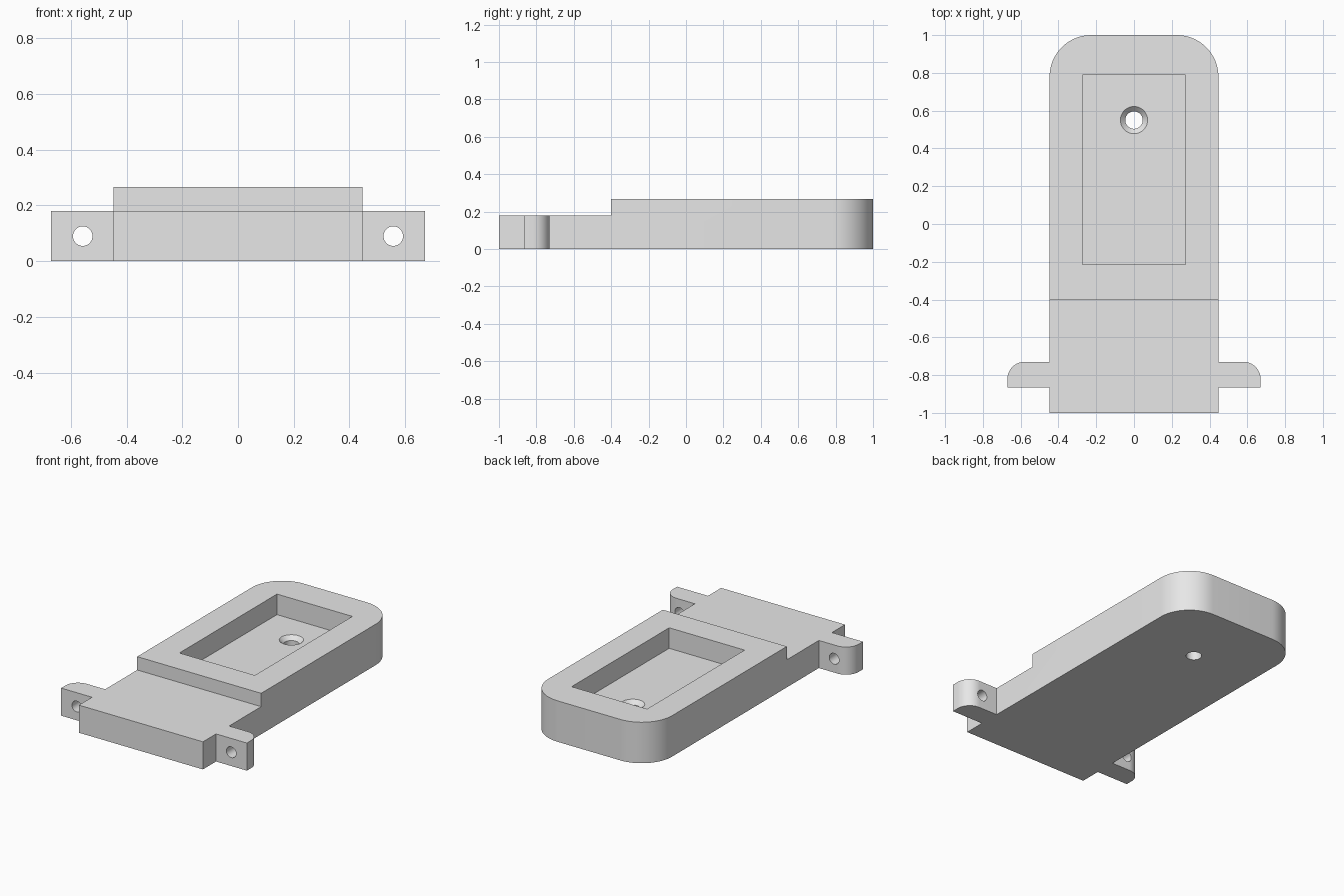
import bpy
import bmesh
from math import cos, sin, pi, radians
from mathutils import Matrix, Vector

cube = bpy.data.objects.get("Cube")
if cube:
    bpy.data.objects.remove(cube)

# Main dimensions
HALF_W, EAR_X = 0.447, 0.67
HEIGHT, LOW = 0.267, 0.18
FLOOR = 0.133
HOLE_Y = 0.55

grey = bpy.data.materials.new("plain grey")
grey.use_nodes = True
grey.diffuse_color = (0.8, 0.8, 0.8, 1)
grey.node_tree.nodes["Principled BSDF"].inputs["Base Color"].default_value = (0.8, 0.8, 0.8, 1)


def to_object(bm, name):
    bmesh.ops.recalc_face_normals(bm, faces=bm.faces)
    mesh = bpy.data.meshes.new(name)
    bm.to_mesh(mesh)
    bm.free()
    mesh.materials.append(grey)
    obj = bpy.data.objects.new(name, mesh)
    bpy.context.collection.objects.link(obj)
    return obj


def corner(x, y, r, steps=16):
    """Quarter arc rounding the outer back corner at (x, y)."""
    angles = [pi / 2 * i / steps for i in range(steps + 1)]
    return [(x - r + r * cos(a), y - r + r * sin(a)) for a in angles]


def box(name, lo, hi):
    lo, hi = Vector(lo), Vector(hi)
    bm = bmesh.new()
    bmesh.ops.create_cube(bm, size=1, matrix=Matrix.Translation((lo + hi) / 2)
                          @ Matrix.Diagonal((*(hi - lo), 1)))
    return to_object(bm, name)


def cone(name, centre, r1, r2, depth, tilt=0):
    bm = bmesh.new()
    bmesh.ops.create_cone(bm, cap_ends=True, segments=48, radius1=r1, radius2=r2, depth=depth,
                          matrix=Matrix.Translation(centre) @ Matrix.Rotation(tilt, 4, "X"))
    return to_object(bm, name)


# Plate outline: half with a mounting ear and rounded end, then mirrored
half = [(HALF_W, -1), (HALF_W, -0.865), (EAR_X, -0.865)]
half += corner(EAR_X, -0.73, 0.09)
half += [(HALF_W, -0.73)]
half += corner(HALF_W, 1, 0.22)
outline = half + [(-x, y) for x, y in reversed(half)]

bm = bmesh.new()
base = bm.faces.new([bm.verts.new((x, y, 0)) for x, y in outline])
top = bmesh.ops.extrude_face_region(bm, geom=[base])["geom"]
bmesh.ops.translate(bm, vec=(0, 0, HEIGHT),
                    verts=[v for v in top if isinstance(v, bmesh.types.BMVert)])
plate = to_object(bm, "mounting_plate")

# Cutters: lowered front step, pocket, countersunk hole, ear holes
cutters = [
    box("step_cutter", (-1, -1.2, LOW), (1, -0.4, 0.5)),
    box("pocket_cutter", (-0.272, -0.215, FLOOR), (0.272, 0.79, 0.5)),
    cone("countersink_cutter", (0, HOLE_Y, FLOOR), 0.037, 0.107, 0.07),
    cone("screw_hole_cutter", (0, HOLE_Y, 0), 0.046, 0.046, 0.5),
]
for side in (-1, 1):
    cutters.append(cone("ear_hole_cutter", (side * 0.557, -0.8, 0.09),
                        0.035, 0.035, 0.3, radians(90)))

for cutter in cutters:
    cutter.hide_render = True
    mod = plate.modifiers.new(cutter.name, "BOOLEAN")
    mod.operation = "DIFFERENCE"
    mod.solver = "EXACT"
    mod.object = cutter

# Bake the cuts and drop the cutters
bpy.context.view_layer.update()
graph = bpy.context.evaluated_depsgraph_get()
cut_mesh = bpy.data.meshes.new_from_object(plate.evaluated_get(graph))
plate.modifiers.clear()
plate.data = cut_mesh
cut_mesh.materials.clear()
cut_mesh.materials.append(grey)
for poly in cut_mesh.polygons:
    poly.material_index = 0
for cutter in cutters:
    bpy.data.objects.remove(cutter)

# Smooth the round walls, keep the edges sharp
bpy.ops.object.select_all(action="DESELECT")
plate.select_set(True)
bpy.context.view_layer.objects.active = plate
bpy.ops.object.shade_smooth_by_angle(angle=radians(30))
